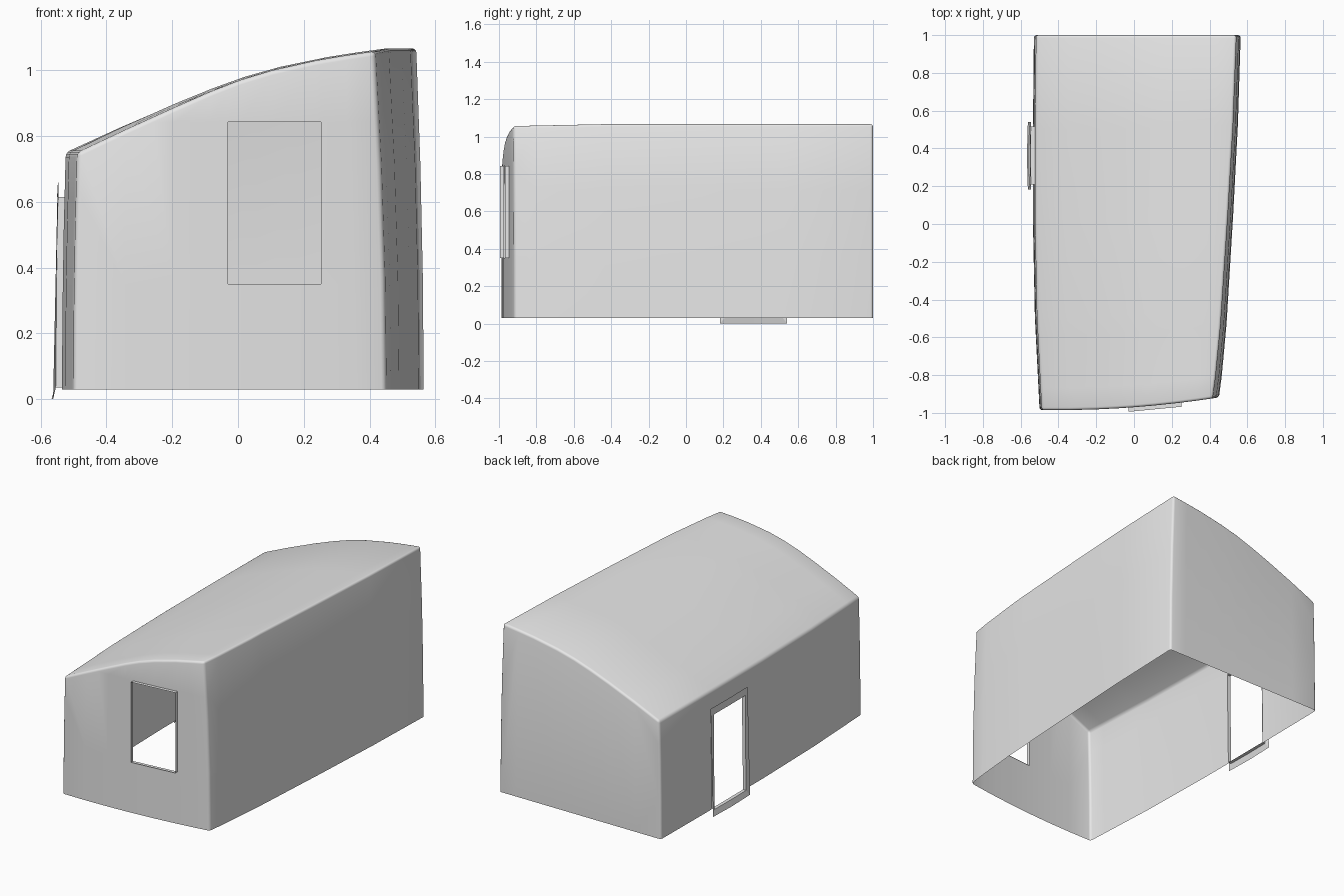
import bpy, bmesh, math
from mathutils import Vector

cube = bpy.data.objects.get("Cube")
if cube:
    bpy.data.objects.remove(cube, do_unlink=True)

grey = bpy.data.materials.new("light grey")
grey.use_nodes = True
grey.diffuse_color = (0.8, 0.8, 0.8, 1)
grey.node_tree.nodes["Principled BSDF"].inputs["Base Color"].default_value = (0.8, 0.8, 0.8, 1)

BASE = 0.03
LEFT = [(0, -0.50), (0.25, -0.525), (0.5, -0.535), (0.75, -0.535), (1, -0.53)]
RIGHT = [(0, 0.45), (0.06, 0.465), (0.2, 0.49), (0.5, 0.525), (0.75, 0.55), (1, 0.565)]
ROOF = [(0, 0.75), (0.16, 0.82), (0.32, 0.887), (0.44, 0.935), (0.54, 0.97),
        (0.65, 1.0), (0.8, 1.03), (0.9, 1.045), (1, 1.058)]
STATIONS = [0, 0.06, 0.12, 0.2, 0.25, 0.5, 0.75, 1]


def interp(table, t):
    for (a, va), (b, vb) in zip(table, table[1:]):
        if t <= b:
            return va + (vb - va) * (t - a) / (b - a)
    return table[-1][1]


def front_y(x):
    return -0.97 + 0.075 * x + 0.09 * x * x


def roof_z(s, u):
    return interp(ROOF, u) + 0.01 * min(1, s * 4) * min(1, u * 4)


def shell_point(s, u, z):
    """s runs front to back, u runs across, walls lean in with height."""
    xl = interp(LEFT, s) + 0.02 * z * z
    xr = interp(RIGHT, s) - (0.03 - 0.01 * s) * z * z
    x = xl + (xr - xl) * u
    y = front_y(x)
    return Vector((x, y + s * (1 - y), z))


def make_object(name, bm):
    mesh = bpy.data.meshes.new(name)
    bm.to_mesh(mesh)
    bm.free()
    mesh.materials.append(grey)
    obj = bpy.data.objects.new(name, mesh)
    bpy.context.collection.objects.link(obj)
    bpy.ops.object.select_all(action='DESELECT')
    obj.select_set(True)
    bpy.context.view_layer.objects.active = obj
    return obj


def cut_opening(bm, facing, low, high):
    """Split the wall turned towards 'facing' along a box and remove the inside."""
    facing = Vector(facing)
    across = [a for a in range(3) if abs(facing[a]) < 0.5]
    for axis in across:
        for limit in (low, high):
            bm.normal_update()
            faces = [f for f in bm.faces if f.normal.dot(facing) > 0.8]
            edges = {e for f in faces for e in f.edges}
            verts = {v for f in faces for v in f.verts}
            normal = Vector((0, 0, 0))
            normal[axis] = 1
            co = Vector((0, 0, 0))
            co[axis] = limit[axis]
            bmesh.ops.bisect_plane(bm, geom=faces + list(edges) + list(verts),
                                   plane_co=co, plane_no=normal, dist=1e-5)
    bm.normal_update()
    inside = [f for f in bm.faces if f.normal.dot(facing) > 0.8 and
              all(low[a] < f.calc_center_median()[a] < high[a] for a in across)]
    bmesh.ops.delete(bm, geom=inside, context='FACES')


def band(name, loops):
    """Thin sheet joining matching closed loops."""
    bm = bmesh.new()
    rings = [[bm.verts.new(p) for p in loop] for loop in loops]
    for a, b in zip(rings, rings[1:]):
        for i in range(len(a)):
            j = (i + 1) % len(a)
            bm.faces.new((a[i], a[j], b[j], b[i]))
    bmesh.ops.recalc_face_normals(bm, faces=bm.faces)
    return make_object(name, bm)


# Shell: one wall-roof-wall arch per station, open underneath
bm = bmesh.new()
LEVELS = [0, 0.33, 0.66]
arches = []
for s in STATIONS:
    heights = [[BASE + (roof_z(s, u) - BASE) * k for k in LEVELS] for u in (0, 1)]
    arch = [shell_point(s, 0, z) for z in heights[0]]
    arch += [shell_point(s, u, roof_z(s, u)) for u, _ in ROOF]
    arch += [shell_point(s, 1, z) for z in reversed(heights[1])]
    arches.append([bm.verts.new(p) for p in arch])
for a, b in zip(arches, arches[1:]):
    for i in range(len(a) - 1):
        bm.faces.new((a[i], a[i + 1], b[i + 1], b[i]))

# End walls, filled in upright strips
n = len(LEVELS)
for s, arch in ((0, arches[0]), (1, arches[-1])):
    top = arch[n:-n]
    foot = [arch[0]] + [bm.verts.new(shell_point(s, u, BASE)) for u, _ in ROOF[1:-1]] + [arch[-1]]
    for i in range(len(top) - 1):
        strip = [foot[i], foot[i + 1]]
        if i == len(top) - 2:
            strip += list(reversed(arch[-n:-1]))
        strip += [top[i + 1], top[i]]
        if i == 0:
            strip += list(reversed(arch[1:n]))
        bm.faces.new(strip)
bmesh.ops.recalc_face_normals(bm, faces=bm.faces)
highest = max(bm.faces, key=lambda f: f.calc_center_median().z)
if highest.normal.z < 0:
    bmesh.ops.reverse_faces(bm, faces=bm.faces)

# Window and door openings
WX, WZ = (-0.03, 0.252), (0.35, 0.842)
DY, DZ = (0.21, 0.515), (0.035, 0.615)
cut_opening(bm, (0, -1, 0), (WX[0], 0, WZ[0]), (WX[1], 0, WZ[1]))
cut_opening(bm, (-1, 0, 0), (0, DY[0], 0), (0, DY[1], DZ[1]))

shell = make_object("shell", bm)
bevel = shell.modifiers.new("soft edges", 'BEVEL')
bevel.width = 0.014
bevel.segments = 3
bevel.limit_method = 'ANGLE'
bevel.angle_limit = math.radians(40)
bpy.ops.object.modifier_apply(modifier=bevel.name)
bpy.ops.object.shade_smooth_by_angle(angle=math.radians(40))

# Window sleeve standing out from the front wall
corners = [(WX[0], WZ[0]), (WX[1], WZ[0]), (WX[1], WZ[1]), (WX[0], WZ[1])]
band("window_frame", [[(x, front_y(x) - d, z) for x, z in corners] for d in (0, 0.022)])


# Door sleeve with an outer flange that flares at the sill
def door_loop(y0, y1, z0, z1, x_low, x_high, bulge):
    mid = (y0 + y1) / 2
    return [(x_low, y0, z0), (x_low - bulge, mid, z0), (x_low, y1, z0),
            (x_high, y1, z1), (x_high - bulge / 2, mid, z1), (x_high, y0, z1)]


band("door_frame", [
    door_loop(*DY, *DZ, -0.534, -0.526, 0),
    door_loop(*DY, *DZ, -0.554, -0.549, 0.002),
    door_loop(0.182, 0.54, 0, 0.658, -0.562, -0.545, 0.005)])
